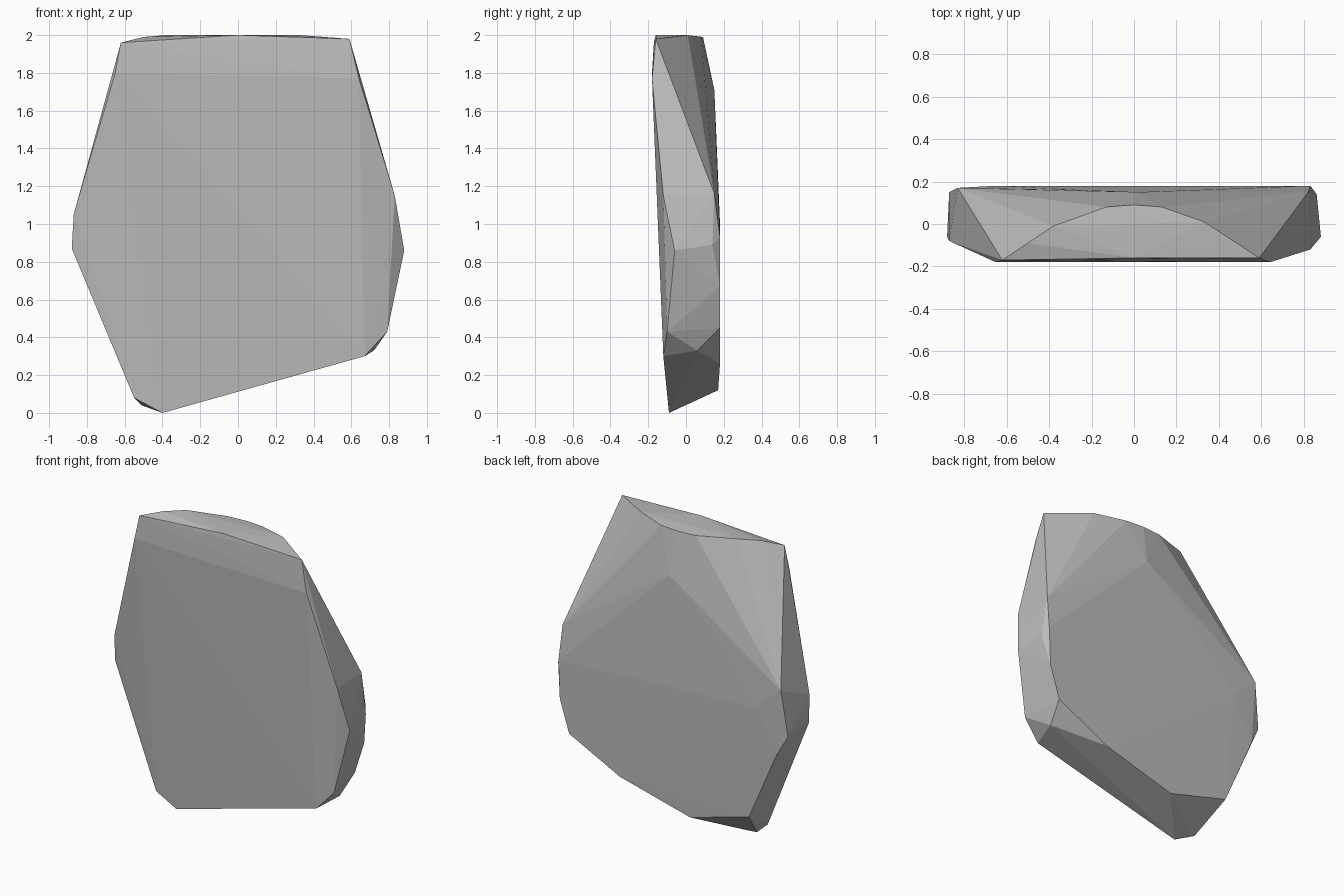
import bpy
import bmesh


def remove_default_cube():
    cube = bpy.data.objects.get("Cube")
    if cube:
        bpy.data.objects.remove(cube, do_unlink=True)


def flat_material(name, level):
    material = bpy.data.materials.new(name)
    material.use_nodes = True
    color = (level, level, level, 1)
    material.diffuse_color = color
    shader = material.node_tree.nodes["Principled BSDF"]
    shader.inputs["Base Color"].default_value = color
    shader.inputs["Roughness"].default_value = 0.9
    return material


def chiselled_stone(name, rims, material):
    """Wrap flat facets around the corner points of every rim."""
    bm = bmesh.new()
    for rim in rims:
        for corner in rim:
            bm.verts.new(corner)
    hull = bmesh.ops.convex_hull(bm, input=bm.verts)
    loose = set(hull["geom_interior"]) | set(hull["geom_unused"])
    bmesh.ops.delete(
        bm,
        geom=[g for g in loose if isinstance(g, bmesh.types.BMVert)],
        context="VERTS",
    )
    bmesh.ops.recalc_face_normals(bm, faces=bm.faces)
    mesh = bpy.data.meshes.new(name)
    bm.to_mesh(mesh)
    bm.free()
    mesh.materials.append(material)
    mesh.shade_flat()
    stone = bpy.data.objects.new(name, mesh)
    bpy.context.collection.objects.link(stone)
    return stone


remove_default_cube()

# Broad front face, leaning forward towards the top
front_rim = [
    (-.62, -.17, 1.96), (0, -.16, 2), (.59, -.16, 1.98), (.64, -.18, 1.77),
    (-.65, -.18, 1.8), (.83, -.12, 1.15), (.67, -.12, .3), (-.4, -.09, 0),
    (-.55, -.09, .08),
]

# Domed top ledge
top_rim = [
    (-.5, -.09, 1.99), (-.38, -.01, 2), (-.13, .08, 1.99), (0, .09, 1.99),
    (.13, .08, 1.99), (.33, .01, 2), (.45, -.09, 1.99),
]

# Widest points and bevels along the two sides
side_rim = [
    (-.88, -.06, .87), (-.87, -.08, 1.05), (-.87, .15, .85),
    (.88, -.06, .86), (.86, .14, .89), (.79, -.1, .43),
    (.72, .06, .33), (-.51, -.03, .04),
]

# Flat back face with a sloping upper part
back_rim = [
    (.02, .15, 1.71), (-.25, .16, 1.48), (-.83, .17, 1.16), (.82, .15, 1.16),
    (-.65, .18, 1), (.83, .18, .93), (.82, .18, .67), (.75, .18, .45),
    (.37, .18, .26), (-.15, .17, .12), (-.59, .17, .24), (-.8, .17, .72),
]

grey_stone = flat_material("grey stone", 0.5)
chiselled_stone(
    "stone_slab", [front_rim, top_rim, side_rim, back_rim], grey_stone
)
